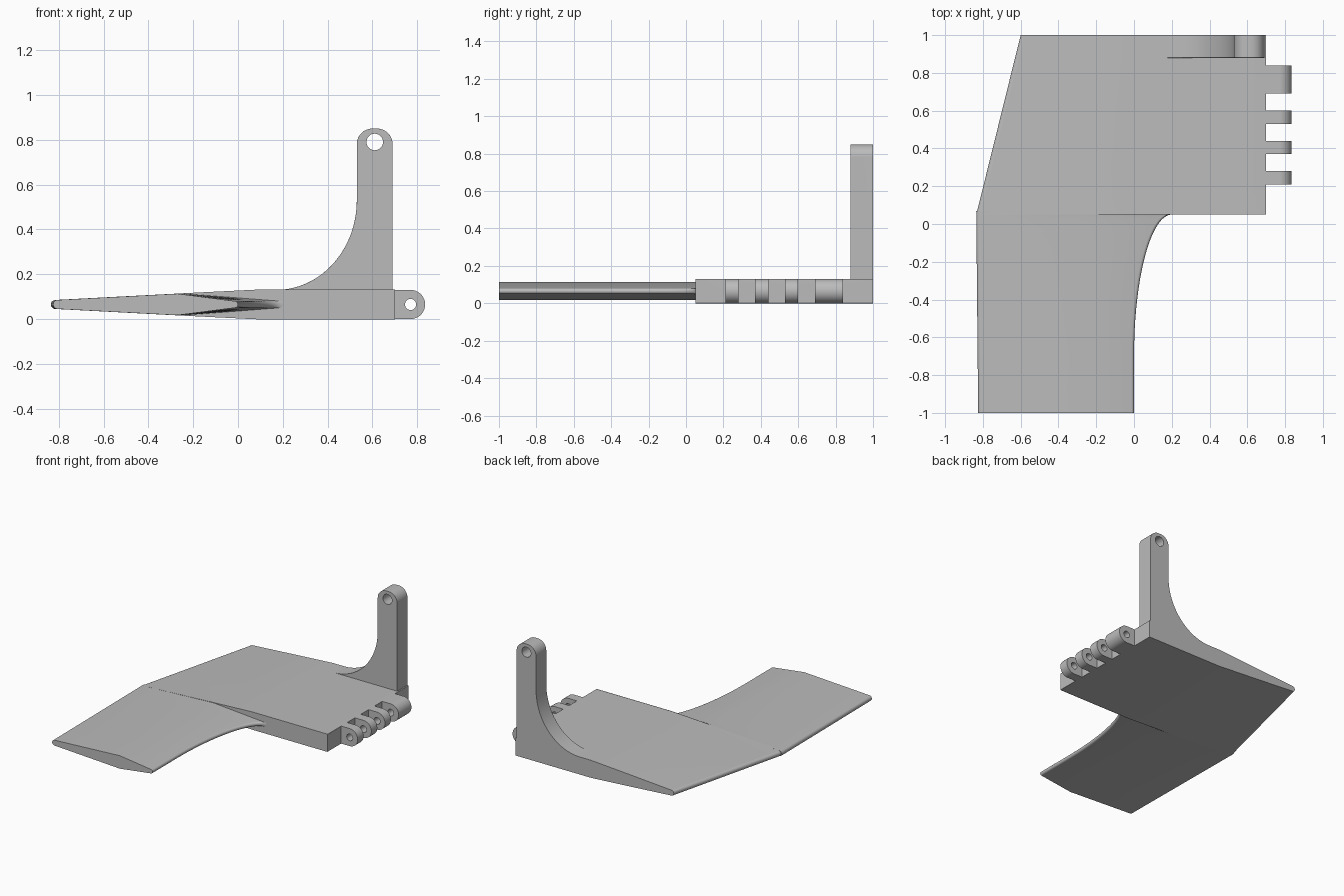
import bpy, bmesh
from math import sin, cos, pi, radians

cube = bpy.data.objects.get("Cube")
if cube:
    bpy.data.objects.remove(cube)

MID = 0.065      # height of the plate's mid plane
FULL = 0.065     # half thickness of the base block

grey = bpy.data.materials.new("plain grey")
grey.use_nodes = True
grey.diffuse_color = (0.5, 0.5, 0.5, 1)
grey.node_tree.nodes["Principled BSDF"].inputs["Base Color"].default_value = grey.diffuse_color


def finish(name, bm):
    """Turn a bmesh into a smooth-shaded object with crisp edges."""
    bmesh.ops.recalc_face_normals(bm, faces=bm.faces)
    mesh = bpy.data.meshes.new(name)
    bm.to_mesh(mesh)
    bm.free()
    mesh.materials.clear()
    mesh.materials.append(grey)
    mesh.shade_smooth()
    mesh.set_sharp_from_angle(angle=radians(30))
    ob = bpy.data.objects.new(name, mesh)
    bpy.context.collection.objects.link(ob)
    ob.modifiers.new("weighted normals", 'WEIGHTED_NORMAL').keep_sharp = True
    return ob


def arc(cx, cz, rx, rz, start, end, steps):
    angles = [radians(start + (end - start) * i / steps) for i in range(steps + 1)]
    return [(cx + rx * cos(a), cz + rz * sin(a)) for a in angles]


def section(left, mids, right, round_right):
    """Closed symmetric section; each entry is (x, half thickness)."""
    x, h = left
    ring = arc(x + h, MID, h, h, 270, 90, 10)
    ring += [(mx, MID + mh) for mx, mh in mids]
    x, h = right
    if round_right:
        ring += arc(x - h, MID, h, h, 90, -90, 10)
    else:
        ring += [(x, MID + h), (x, MID - h)]
    return ring + [(mx, MID - mh) for mx, mh in reversed(mids)]


def loft(rings):
    """Skin a list of (y, section) and cap both ends."""
    bm = bmesh.new()
    rows = [[bm.verts.new((x, y, z)) for x, z in ring] for y, ring in rings]
    for a, b in zip(rows, rows[1:]):
        for i in range(len(a)):
            j = (i + 1) % len(a)
            bm.faces.new((a[i], a[j], b[j], b[i]))
    bm.faces.new(rows[0])
    bm.faces.new(rows[-1])
    return bm


def soften(bm, rule, width):
    """Round the hard edges whose two ends both satisfy the rule."""
    bm.normal_update()
    edges = [e for e in bm.edges if len(e.link_faces) == 2
             and e.calc_face_angle() > 0.9 and all(rule(v.co) for v in e.verts)]
    bmesh.ops.bevel(bm, geom=edges, offset=width, segments=3, profile=0.5,
                    affect='EDGES', clamp_overlap=True)


def drilled_plate(outline, hole, y0, y1):
    """Extrude an x-z outline with a round hole along y."""
    curve = bpy.data.curves.new("outline", 'CURVE')
    curve.dimensions = '2D'
    curve.fill_mode = 'BOTH'
    curve.extrude = (y1 - y0) / 2
    for pts in (outline, hole):
        spline = curve.splines.new('POLY')
        spline.points.add(len(pts) - 1)
        for p, (x, z) in zip(spline.points, pts):
            p.co = (x, z, 0, 1)
        spline.use_cyclic_u = True
    temp = bpy.data.objects.new("outline", curve)
    bpy.context.collection.objects.link(temp)
    mesh = bpy.data.meshes.new_from_object(
        temp.evaluated_get(bpy.context.evaluated_depsgraph_get()))
    bpy.data.objects.remove(temp)
    bm = bmesh.new()
    bm.from_mesh(mesh)
    bpy.data.meshes.remove(mesh)
    bmesh.ops.remove_doubles(bm, verts=bm.verts, dist=1e-5)
    for v in bm.verts:
        x, z, d = v.co
        v.co = (x, (y0 + y1) / 2 - d, z)
    bmesh.ops.recalc_face_normals(bm, faces=bm.faces)
    return bm


# Base block: full thickness on the right, tapering to a swept thin left edge
rings = []
for i in range(9):
    t = i / 8
    xl = -0.835 + 0.235 * t
    mid_half = 0.02 + (FULL - 0.02) * (-0.24 - xl) / (0.08 - xl)
    rings.append((0.05 + 0.95 * t,
                  section((xl, 0.02), [(-0.24, mid_half), (0.08, FULL)], (0.70, FULL), False)))
bm = loft(rings)
soften(bm, lambda c: c.x > 0.69 and c.y < 1.1 or (c.y < 0.051 and c.x > -0.25), 0.01)
finish("base_block", bm)

# Wing: thin ridged blade whose right edge flares out towards the block
stations = [(-1, 0.0), (-0.85, 0.0)]
for i in range(25):
    a = pi / 2 * i / 24
    stations.append((-0.7 + 0.75 * sin(a), 0.2 * (1 - cos(a))))
stations.append((0.07, 0.2))
rings = []
for y, xr in stations:
    t = (y + 1) / 1.05
    ridge = -0.27 + 0.03 * t
    rings.append((y, section((-0.825 - 0.01 * t, 0.02), [(ridge, 0.048)], (xr, 0.015), True)))
finish("wing", loft(rings))

# Upright arm with a sweeping fillet and a drilled, rounded top
outline = [(0.69, 0.1)]
outline += arc(0.62, 0.78, 0.07, 0.07, 0, 90, 10)
outline += arc(0.60, 0.78, 0.07, 0.07, 90, 180, 10)
outline += arc(0.17, 0.53, 0.36, 0.40, 0, -90, 32)
outline += [(0.17, 0.1)]
hole = arc(0.61, 0.79, 0.037, 0.037, 0, 350, 35)
bm = drilled_plate(outline, hole, 0.88, 1.0)
soften(bm, lambda c: c.y < 0.881 and c.z > 0.12
       and (c.x - 0.61) ** 2 + (c.z - 0.79) ** 2 > 0.045 ** 2, 0.008)
finish("upright_arm", bm)

# Hinge lugs along the block's +x side
lug = [(0.69, 0.0)] + arc(0.77, MID, 0.065, FULL, -90, 90, 24) + [(0.69, 0.13)]
pin_hole = arc(0.77, MID, 0.025, 0.025, 0, 345, 23)
for n, (y0, y1) in enumerate([(0.21, 0.28), (0.37, 0.44), (0.53, 0.60), (0.69, 0.84)], 1):
    finish(f"hinge_lug_{n}", drilled_plate(lug, pin_hole, y0, y1))
